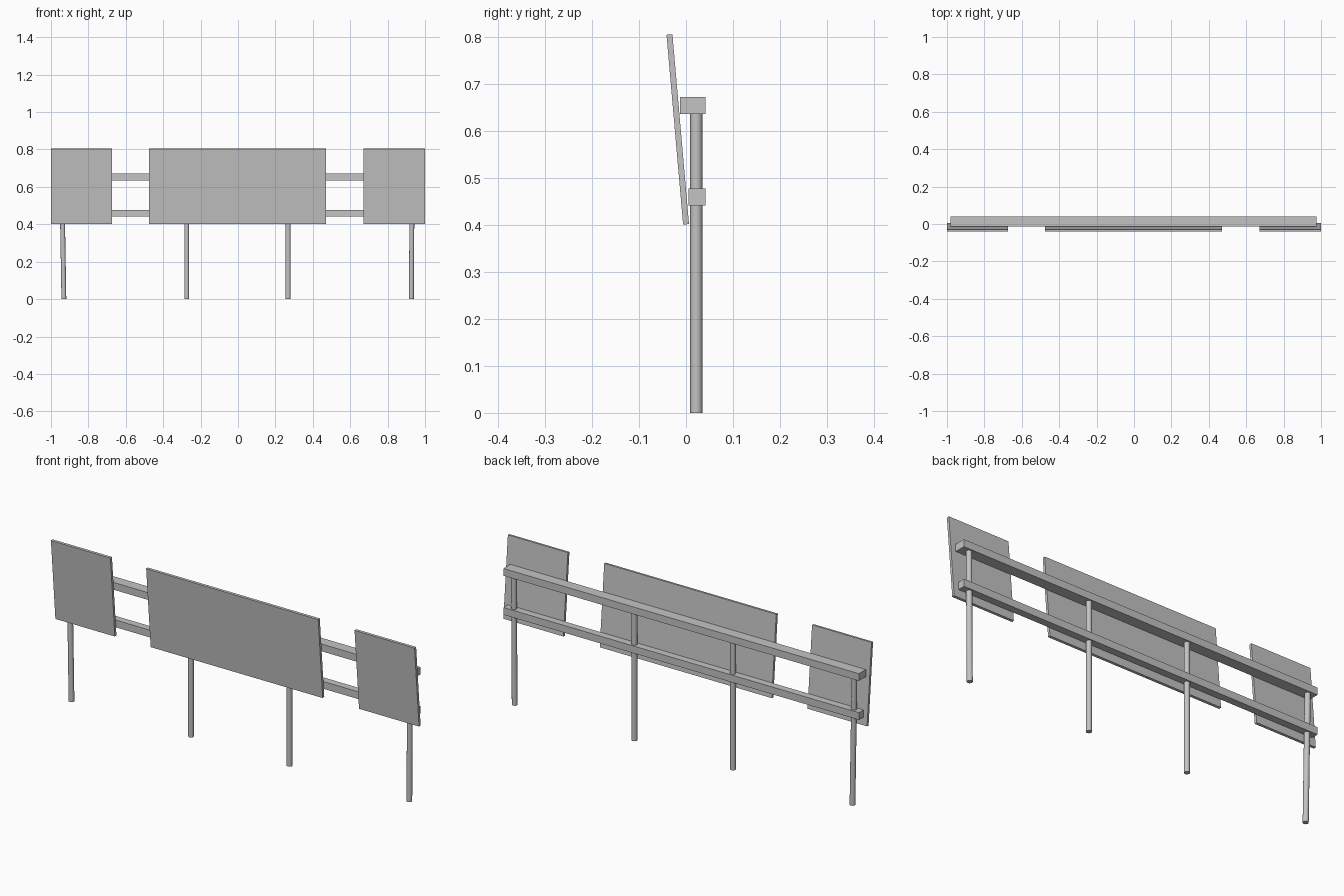
import bpy
import math
from mathutils import Vector

cube = bpy.data.objects.get("Cube")
if cube:
    bpy.data.objects.remove(cube, do_unlink=True)

# Single plain grey for the whole sign
grey = bpy.data.materials.new("plain_grey")
grey.use_nodes = True
colour = (0.55, 0.55, 0.55, 1)
grey.diffuse_color = colour
grey.node_tree.nodes["Principled BSDF"].inputs["Base Color"].default_value = colour


def box(name, x, y, z, tilt=0):
    """Box from an x range, y range and z range, leaning about its own centre."""
    spans = (x, y, z)
    bpy.ops.mesh.primitive_cube_add(size=1, location=[(a + b) / 2 for a, b in spans])
    ob = bpy.context.object
    ob.name = name
    ob.scale = [b - a for a, b in spans]
    ob.rotation_euler.x = tilt
    ob.data.materials.append(grey)


def pole(name, bottom, top, radius=0.013):
    """Round post between two points."""
    axis = Vector(top) - Vector(bottom)
    bpy.ops.mesh.primitive_cylinder_add(
        vertices=24, radius=radius, depth=axis.length,
        location=(Vector(top) + Vector(bottom)) / 2)
    ob = bpy.context.object
    ob.name = name
    ob.rotation_euler = axis.to_track_quat("Z", "Y").to_euler()
    ob.data.materials.append(grey)
    bpy.ops.object.shade_smooth_by_angle(angle=math.radians(40))


# Sign panels, leaning forward at the top
lean = math.radians(5)
for name, x in (("right_panel", (-1, -0.673)),
                ("centre_panel", (-0.476, 0.47)),
                ("left_panel", (0.67, 1))):
    box(name, x, (-0.0238, -0.0112), (0.4, 0.805), lean)

# Horizontal rails; the upper one is deeper to meet the leaning panels
rail_x = (-0.98, 0.975)
box("upper_rail", rail_x, (-0.013, 0.041), (0.635, 0.671))
box("lower_rail", rail_x, (0.005, 0.041), (0.441, 0.477))

# Support posts, the outer right one slightly out of plumb
for name, foot, head in (("outer_right_post", -0.931, -0.942),
                         ("inner_right_post", -0.274, -0.274),
                         ("inner_left_post", 0.268, 0.268),
                         ("outer_left_post", 0.927, 0.931)):
    pole(name, (foot, 0.022, 0), (head, 0.022, 0.65))
